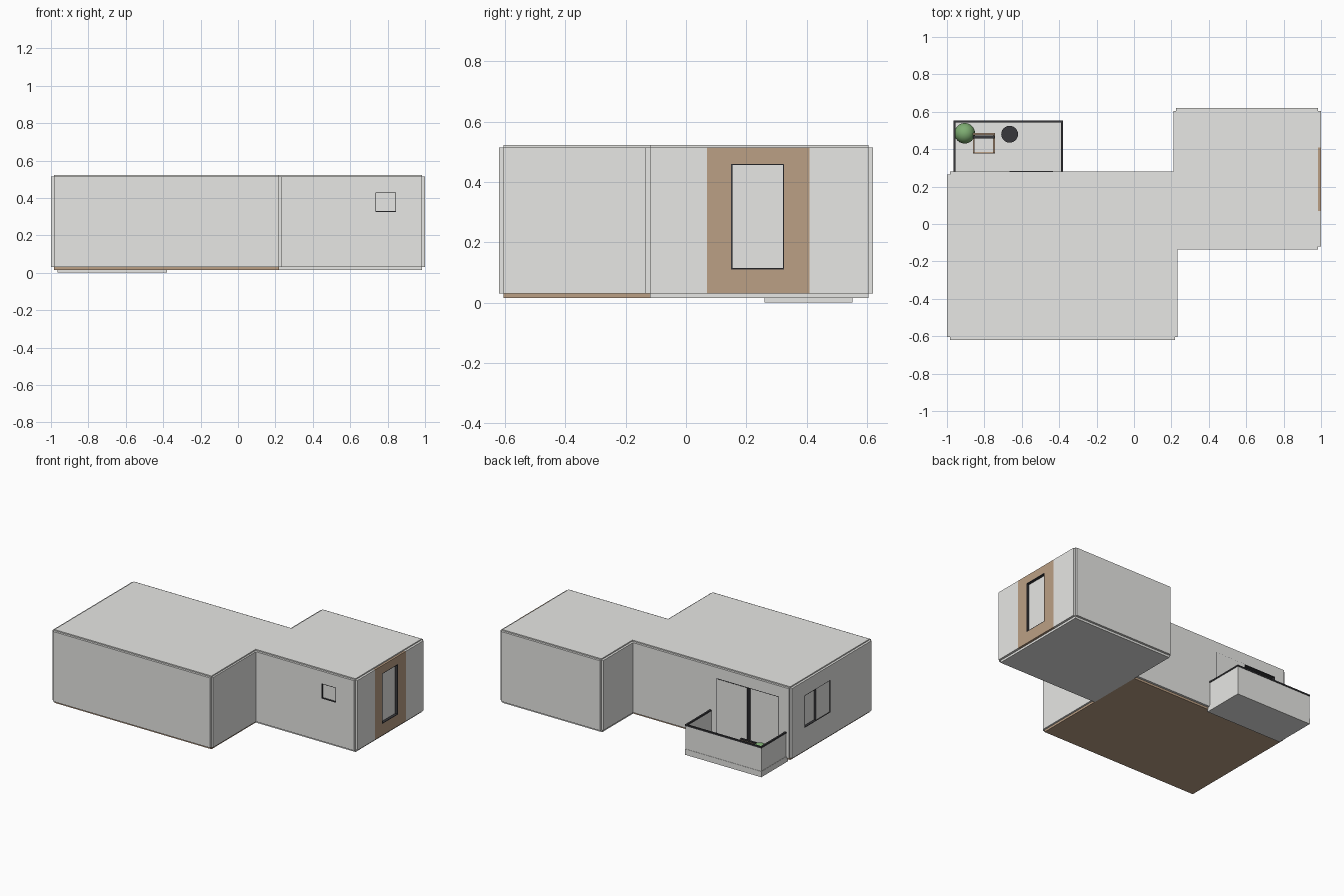
import bpy, bmesh
from mathutils import Vector

if "Cube" in bpy.data.objects:
    bpy.data.objects.remove(bpy.data.objects["Cube"])


def material(name, rgb):
    m = bpy.data.materials.new(name)
    m.use_nodes = True
    m.diffuse_color = (*rgb, 1)
    m.node_tree.nodes["Principled BSDF"].inputs["Base Color"].default_value = (*rgb, 1)
    return m


GREY = material("wall grey", (0.8, 0.8, 0.78))
WOOD = material("wood brown", (0.5, 0.35, 0.235))
DARK = material("frame charcoal", (0.04, 0.04, 0.045))
GREEN = material("leaf green", (0.21, 0.42, 0.17))


def finish(name, bm, *mats):
    bmesh.ops.recalc_face_normals(bm, faces=bm.faces)
    me = bpy.data.meshes.new(name)
    bm.to_mesh(me)
    bm.free()
    for m in mats:
        me.materials.append(m)
    ob = bpy.data.objects.new(name, me)
    bpy.context.collection.objects.link(ob)
    return ob


def prism(name, outline, z0, z1, mat):
    bm = bmesh.new()
    face = bm.faces.new([bm.verts.new((x, y, z0)) for x, y in outline])
    top = bmesh.ops.extrude_face_region(bm, geom=[face])["geom"]
    bmesh.ops.translate(bm, vec=(0, 0, z1 - z0),
                        verts=[v for v in top if isinstance(v, bmesh.types.BMVert)])
    return finish(name, bm, mat)


def box(name, x0, x1, y0, y1, z0, z1, mat):
    return prism(name, [(x0, y0), (x1, y0), (x1, y1), (x0, y1)], z0, z1, mat)


def panel(name, axis, span, depth, mat, hole=None, face_mat=None):
    """Upright plate facing x or y; span and hole are (u0, u1, z0, z1).
    face_mat colours only the side at the second depth."""
    bm = bmesh.new()

    def loop(r, d):
        pts = [(r[0], r[2]), (r[1], r[2]), (r[1], r[3]), (r[0], r[3])]
        return [bm.verts.new((d, u, z) if axis == "x" else (u, d, z)) for u, z in pts]

    outer = [loop(span, d) for d in depth]
    inner = [loop(hole, d) for d in depth] if hole else None
    for k in range(4):
        j = (k + 1) % 4
        for pair in (outer, inner) if hole else (outer,):
            bm.faces.new([pair[0][k], pair[0][j], pair[1][j], pair[1][k]])
        if hole:
            for o, i in zip(outer, inner):
                bm.faces.new([o[k], o[j], i[j], i[k]])
    if not hole:
        for o in outer:
            bm.faces.new(o)
    if face_mat:
        n = 0 if axis == "x" else 1
        for f in bm.faces:
            if all(abs(v.co[n] - depth[1]) < 1e-5 for v in f.verts):
                f.material_index = 1
    return finish(name, bm, mat, *([face_mat] if face_mat else []))


def window(name, axis, hole, outside, inward):
    """Dark lining around an opening, and a pale pane at its back."""
    e = 0.004
    inner = (hole[0] + e, hole[1] - e, hole[2] + e, hole[3] - e)
    panel(name + "_frame", axis, hole, (outside + inward, outside), DARK, inner)
    panel(name + "_pane", axis, inner,
          (outside + inward * 1.3, outside + inward * 0.95), DARK, face_mat=GREY)


# Floors and roof
T = 0.015
box("main_floor", -0.985, 0.22, -0.605, 0.265, 0.015, 0.03, WOOD)
box("wing_floor", 0.22, 0.985, -0.12, 0.605, 0.015, 0.03, GREY)
prism("roof", [(-0.985, -0.605), (0.22, -0.605), (0.22, -0.12), (0.985, -0.12),
               (0.985, 0.605), (0.225, 0.605), (0.225, 0.265), (-0.985, 0.265)],
      0.515, 0.523, GREY)

# Walls with their openings
Z = (0.03, 0.515)
side_hole = (-0.155, 0.13, 0.19, 0.415)
door_hole = (-0.91, -0.43, 0.05, 0.44)
small_hole = (0.735, 0.845, 0.325, 0.43)
tall_hole = (0.15, 0.325, 0.11, 0.46)
panel("main_front_wall", "y", (-0.985, 0.22, *Z), (-0.605, -0.605 - T), GREY)
panel("main_right_wall", "x", (-0.605, 0.265, *Z), (-0.985, -1.0), GREY, side_hole)
panel("main_back_wall", "y", (-0.985, 0.21, *Z), (0.265, 0.265 + T), GREY, door_hole)
panel("main_left_wall", "x", (-0.605, -0.12, *Z), (0.22, 0.22 + T - 0.003), GREY)
panel("wing_front_wall", "y", (0.22, 0.985, *Z), (-0.12, -0.12 - T), GREY, small_hole)
panel("wing_right_wall", "x", (0.265, 0.605, *Z), (0.225, 0.225 - T), GREY)
panel("wing_back_wall", "y", (0.225, 0.985, *Z), (0.605, 0.605 + T), GREY)
for label, a, b in (("front", -0.12, 0.07), ("back", 0.41, 0.605)):
    panel("wing_left_wall_" + label, "x", (a, b, *Z), (0.985, 1.0), GREY)
panel("wood_wall", "x", (0.07, 0.41, *Z), (0.985, 1.0), WOOD, tall_hole)

# Windows and sliding balcony door
window("small_window", "y", small_hole, -0.12 - T, 0.012)
window("tall_window", "x", tall_hole, 1.0, -0.02)
window("side_window", "x", side_hole, -1.0, 0.018)
panel("side_window_sash", "x", (-0.151, 0.0, 0.194, 0.411), (-0.98, -0.996), DARK, face_mat=GREY)
window("balcony_door", "y", door_hole, 0.28, -0.04)
panel("sliding_door_leaf", "y", (-0.665, -0.434, 0.05, 0.437), (0.24, 0.283), DARK, face_mat=GREY)

# Balcony slab, parapet and handrail
X0, X1, Y0, Y1 = -0.965, -0.38, 0.26, 0.553
box("balcony_slab", X0, X1, Y0, Y1, 0, 0.04, GREY)


def u_shape(x0, x1, y1, w):
    s = 0.28
    return [(x0, s), (x0 + w, s), (x0 + w, y1 - w), (x1 - w, y1 - w),
            (x1 - w, s), (x1, s), (x1, y1), (x0, y1)]


prism("balcony_parapet", u_shape(X0 + 0.002, X1 - 0.002, Y1 - 0.002, 0.008), 0.04, 0.2, GREY)
prism("balcony_handrail", u_shape(X0 - 0.001, X1 + 0.001, Y1 + 0.001, 0.012), 0.2, 0.21, DARK)

# Balcony chair
for x in (-0.862, -0.754):
    for y in (0.38, 0.476):
        box("chair_leg", x, x + 0.01, y, y + 0.01, 0.04, 0.13, WOOD)
    box("chair_arm", x, x + 0.01, 0.38, 0.486, 0.13, 0.138, WOOD)
box("chair_front_rail", -0.862, -0.744, 0.376, 0.386, 0.09, 0.1, WOOD)
box("chair_seat", -0.852, -0.754, 0.386, 0.476, 0.09, 0.105, GREY)
box("chair_back", -0.86, -0.746, 0.458, 0.472, 0.105, 0.18, DARK)
box("chair_back_rail", -0.862, -0.744, 0.476, 0.486, 0.165, 0.175, WOOD)


# Round pieces: side table and potted bush
def drum(name, x, y, z0, z1, r0, r1, mat):
    bm = bmesh.new()
    bmesh.ops.create_cone(bm, cap_ends=True, segments=24, radius1=r0, radius2=r1, depth=z1 - z0)
    bmesh.ops.translate(bm, verts=bm.verts, vec=Vector((x, y, (z0 + z1) / 2)))
    return finish(name, bm, mat)


round_parts = [
    drum("side_table_top", -0.665, 0.48, 0.12, 0.13, 0.045, 0.045, DARK),
    drum("side_table_stem", -0.665, 0.48, 0.04, 0.12, 0.008, 0.008, DARK),
    drum("plant_pot", -0.905, 0.485, 0.04, 0.1, 0.025, 0.035, DARK),
]
bm = bmesh.new()
bmesh.ops.create_uvsphere(bm, u_segments=24, v_segments=14, radius=0.055)
bmesh.ops.translate(bm, verts=bm.verts, vec=(-0.905, 0.485, 0.14))
round_parts.append(finish("bush", bm, GREEN))
for ob in round_parts:
    bpy.context.view_layer.objects.active = ob
    ob.select_set(True)
bpy.ops.object.shade_smooth_by_angle()
for ob in round_parts:
    ob.select_set(False)
